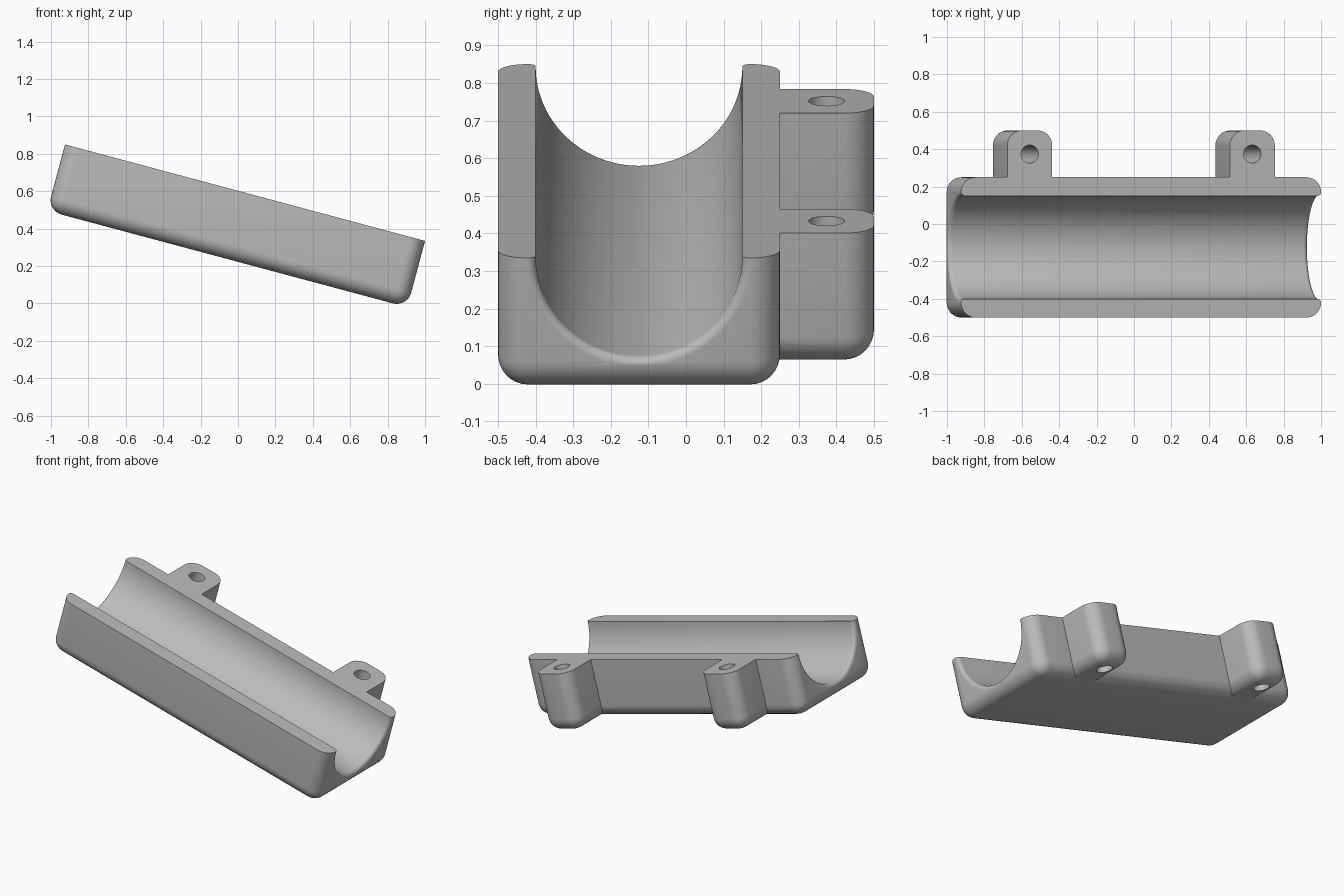
import bpy, bmesh, math
from mathutils import Matrix

cube = bpy.data.objects.get("Cube")
if cube:
    bpy.data.objects.remove(cube, do_unlink=True)

LENGTH, FILLET = 1.993, 0.08
MID, TOP, BOTTOM = -0.117, 0.582, 0.215
GROOVE_Y, GROOVE_R, RIM = -0.125, 0.275, 0.022

grey = bpy.data.materials.new("plain_grey")
grey.use_nodes = True
grey.diffuse_color = (0.5, 0.5, 0.5, 1)
grey.node_tree.nodes["Principled BSDF"].inputs["Base Color"].default_value = (0.5, 0.5, 0.5, 1)


def add_object(name, bm):
    bmesh.ops.recalc_face_normals(bm, faces=bm.faces)
    mesh = bpy.data.meshes.new(name)
    bm.to_mesh(mesh)
    bm.free()
    mesh.materials.append(grey)
    obj = bpy.data.objects.new(name, mesh)
    bpy.context.collection.objects.link(obj)
    return obj


def rounded_block(name, x, length, y0, y1, flat_back=False):
    """Box with a sharp top rim and filleted sides and base."""
    bm = bmesh.new()
    size = (length, y1 - y0, TOP - BOTTOM)
    centre = (x, (y0 + y1) / 2, (TOP + BOTTOM) / 2)
    bmesh.ops.create_cube(bm, size=1, matrix=Matrix.Translation(centre) @ Matrix.Diagonal((*size, 1)))

    def kept_sharp(edge):
        at_top = all(v.co.z > TOP - 0.01 for v in edge.verts)
        at_back = flat_back and all(v.co.y < y0 + 0.01 for v in edge.verts)
        return at_top or at_back

    edges = [e for e in bm.edges if not kept_sharp(e)]
    bmesh.ops.bevel(bm, geom=edges, offset=FILLET, segments=8, profile=0.5, affect='EDGES')
    return add_object(name, bm)


def combine(target, other, operation):
    """Apply a boolean and discard the helper."""
    other.hide_render = True
    mod = target.modifiers.new("boolean", 'BOOLEAN')
    mod.operation, mod.solver, mod.object = operation, 'EXACT', other
    bpy.context.view_layer.objects.active = target
    bpy.ops.object.modifier_apply(modifier=mod.name)
    bpy.data.objects.remove(other, do_unlink=True)


# Main trough body
trough = rounded_block("tilted_trough", MID, LENGTH, -0.5, 0.25)

# Two mounting tabs on the back
tab_centres = [MID + side * 0.616 for side in (-1, 1)]
for x in tab_centres:
    combine(trough, rounded_block("mounting_tab", x, 0.249, 0.18, 0.5, True), 'UNION')

# Round groove, flared at both ends to soften its rims
half = LENGTH / 2
flare = [(half - RIM + RIM * math.sin(a), GROOVE_R + RIM * (1 - math.cos(a)))
         for a in (math.pi / 2 * i / 6 for i in range(7))]
flare.append((half + 0.1, GROOVE_R + RIM))
profile = [(-x, r) for x, r in reversed(flare)] + flare
bm = bmesh.new()
rings = []
SIDES = 96
for x, r in profile:
    angles = [2 * math.pi * i / SIDES for i in range(SIDES)]
    rings.append([bm.verts.new((MID + x, GROOVE_Y + r * math.cos(a), TOP + r * math.sin(a)))
                  for a in angles])
for a, b in zip(rings, rings[1:]):
    for i in range(SIDES):
        j = (i + 1) % SIDES
        bm.faces.new((a[i], a[j], b[j], b[i]))
bm.faces.new(rings[0])
bm.faces.new(rings[-1])
combine(trough, add_object("groove_cutter", bm), 'DIFFERENCE')

# Screw holes through the tabs
for x in tab_centres:
    bm = bmesh.new()
    bmesh.ops.create_cone(bm, cap_ends=True, segments=40, radius1=0.048, radius2=0.048, depth=1,
                          matrix=Matrix.Translation((x, 0.374, 0.4)))
    combine(trough, add_object("hole_cutter", bm), 'DIFFERENCE')

# Tilt the whole part and smooth its curved faces
trough.data.transform(Matrix.Rotation(math.radians(15), 4, 'Y'))
bpy.ops.object.select_all(action='DESELECT')
trough.select_set(True)
bpy.context.view_layer.objects.active = trough
bpy.ops.object.shade_smooth_by_angle(angle=math.radians(30))
